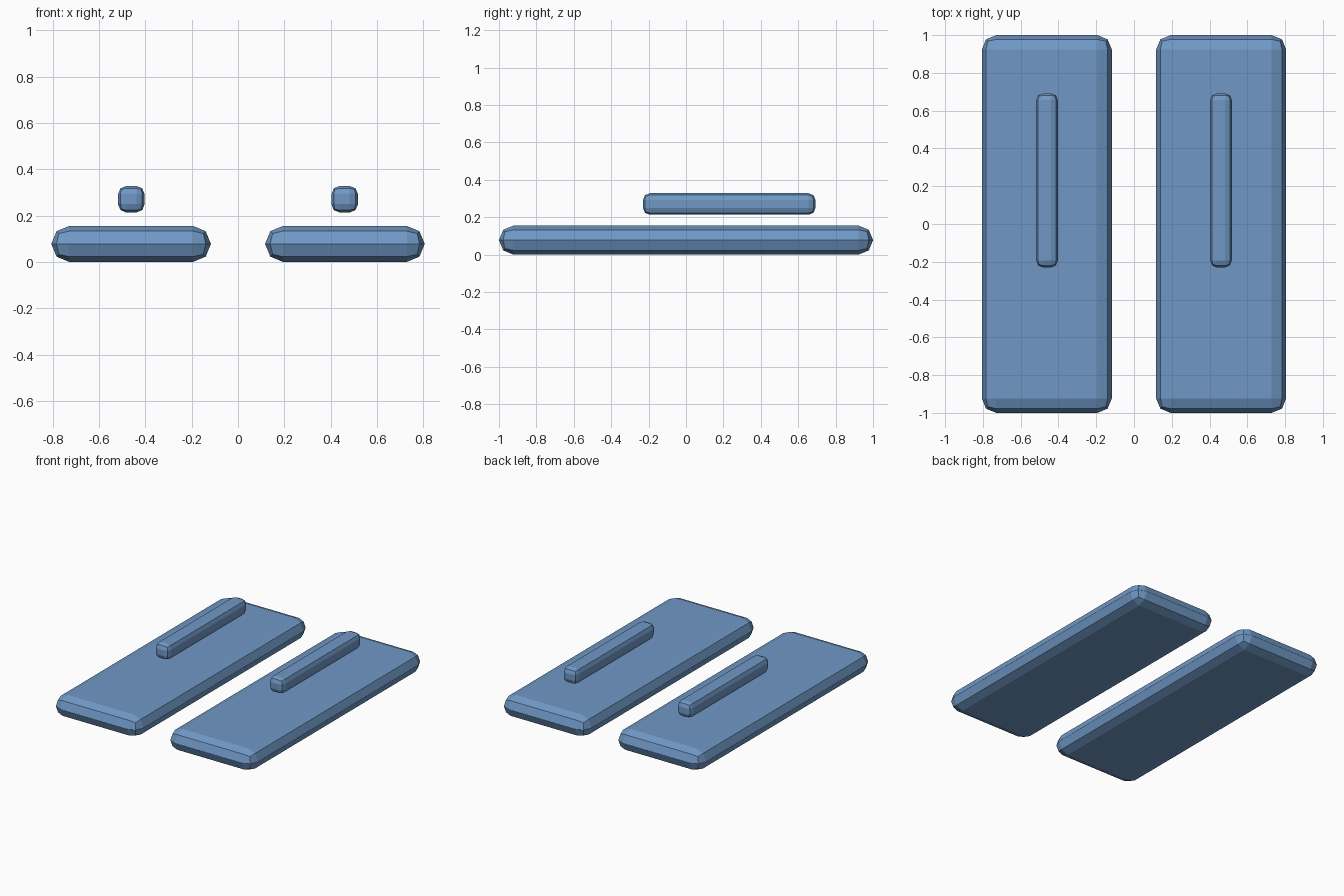
import bpy

if "Cube" in bpy.data.objects:
    bpy.data.objects.remove(bpy.data.objects["Cube"])

# blue shared by all parts
blue = bpy.data.materials.new("blue")
blue.diffuse_color = (0.16, 0.315, 0.56, 1.0)
blue.use_nodes = True
blue.node_tree.nodes["Principled BSDF"].inputs["Base Color"].default_value = blue.diffuse_color


def bevelled_box(name, x, y, z, width):
    """Box between (min, max) ranges, bevelled and mirrored across x = 0."""
    ranges = (x, y, z)
    bpy.ops.mesh.primitive_cube_add(size=1, location=[(a + b) / 2 for a, b in ranges])
    ob = bpy.context.object
    ob.name = name
    ob.scale = [b - a for a, b in ranges]
    # origin goes to the world centre so the mirror plane is x = 0
    bpy.ops.object.transform_apply(location=True, rotation=False, scale=True)
    ob.data.materials.append(blue)
    bevel = ob.modifiers.new("bevel", 'BEVEL')
    bevel.width = width
    bevel.segments = 2
    bevel.limit_method = 'NONE'
    mirror = ob.modifiers.new("mirror", 'MIRROR')
    mirror.use_axis[0] = True
    mirror.use_mirror_merge = False
    return ob


# pair of flat slabs
bevelled_box("slab", (0.117, 0.806), (-1.0, 1.0), (0.0, 0.155), 0.077)
# pair of bars floating above the slabs
bevelled_box("bar", (0.403, 0.518), (-0.23, 0.692), (0.213, 0.328), 0.036)
